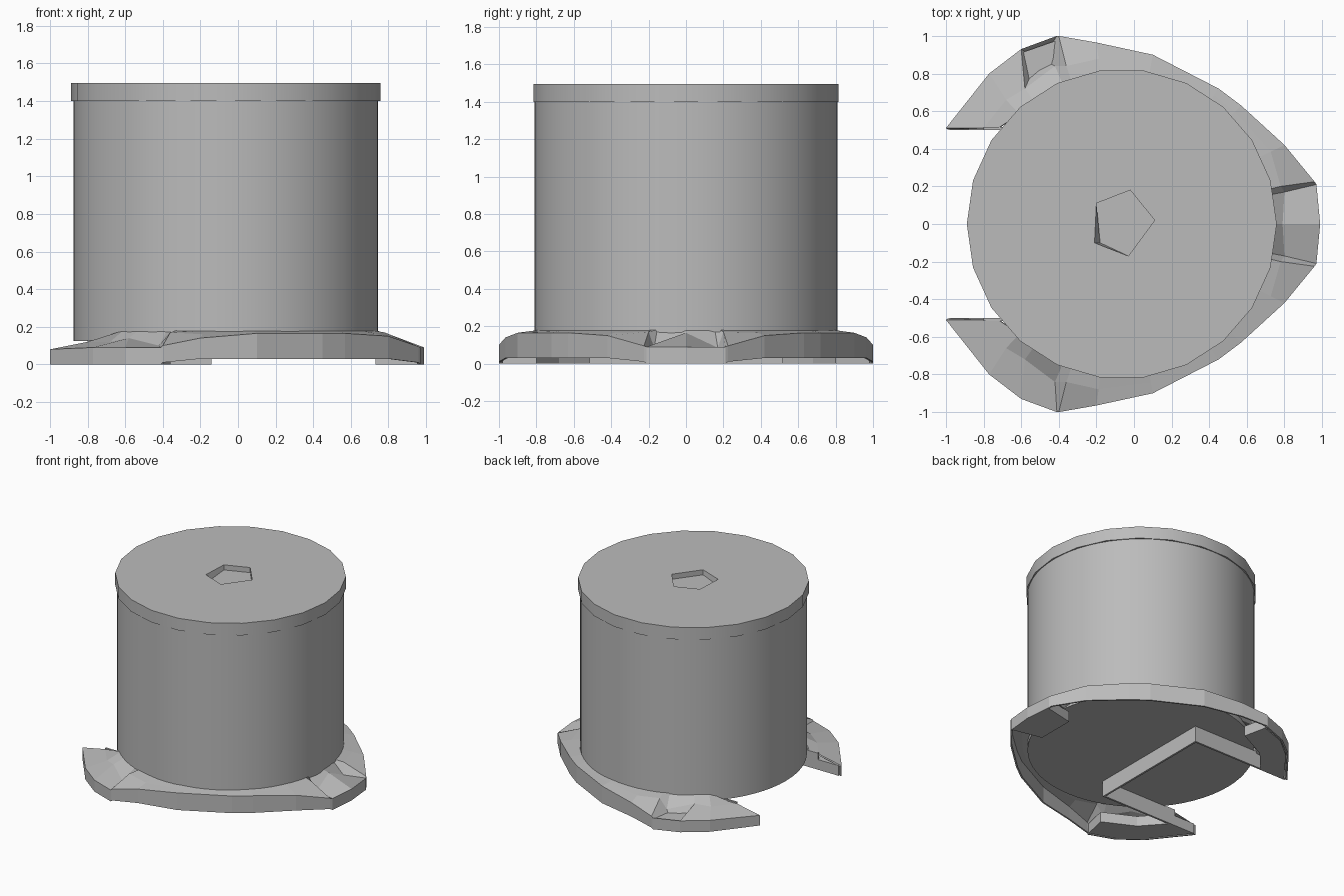
import bpy, bmesh
from math import sin, cos, pi
from mathutils import Vector

if "Cube" in bpy.data.objects:
    bpy.data.objects.remove(bpy.data.objects["Cube"])

CX = -0.065          # axis of the drum
grey = bpy.data.materials.new("plain grey")
grey.use_nodes = True
COLOUR = (0.5, 0.5, 0.5, 1)
grey.diffuse_color = COLOUR
grey.node_tree.nodes["Principled BSDF"].inputs["Base Color"].default_value = COLOUR


def finish(name, bm, smooth=None):
    mesh = bpy.data.meshes.new(name)
    bm.to_mesh(mesh)
    bm.free()
    mesh.materials.append(grey)
    obj = bpy.data.objects.new(name, mesh)
    bpy.context.collection.objects.link(obj)
    if smooth:
        bpy.ops.object.select_all(action='DESELECT')
        obj.select_set(True)
        bpy.context.view_layer.objects.active = obj
        bpy.ops.object.shade_smooth_by_angle(angle=smooth)
    return obj


def prism(bm, outline, z0, z1):
    """Closed prism from a flat outline; returns its top face."""
    low = [bm.verts.new((x, y, z0)) for x, y in outline]
    high = [bm.verts.new((x, y, z1)) for x, y in outline]
    bm.faces.new(low[::-1])
    top = bm.faces.new(high)
    for i in range(len(low)):
        j = (i + 1) % len(low)
        bm.faces.new((low[i], low[j], high[j], high[i]))
    bmesh.ops.recalc_face_normals(bm, faces=bm.faces[:])
    return top


def circle(radius, sides):
    return [(CX + radius * cos(2 * pi * i / sides), radius * sin(2 * pi * i / sides))
            for i in range(sides)]


# Drum body
bm = bmesh.new()
prism(bm, circle(0.81, 64), 0.125, 1.42)
finish("drum_body", bm, 0.5)

# Lid with a shallow five-sided recess in the middle
bm = bmesh.new()
top = prism(bm, circle(0.824, 22), 1.4, 1.495)
rim = list(top.verts)
bm.faces.remove(top)
hole = [(0.11, 0.02), (-0.02, 0.18), (-0.2, 0.11), (-0.21, -0.1), (-0.03, -0.17)]
upper = [bm.verts.new((x, y, 1.495)) for x, y in hole]
lower = [bm.verts.new((x, y, 1.455)) for x, y in hole]
lower[3].co.x += 0.03
edges = []
for ring in (rim, upper):
    for a, b in zip(ring, ring[1:] + ring[:1]):
        edges.append(bm.edges.get((a, b)) or bm.edges.new((a, b)))
bmesh.ops.triangle_fill(bm, edges=edges, use_beauty=True, normal=(0, 0, 1))
for f in [f for f in bm.faces if set(f.verts) <= set(upper)]:
    bm.faces.remove(f)
bm.faces.new(lower)
for i in range(5):
    j = (i + 1) % 5
    bm.faces.new((upper[i], upper[j], lower[j], lower[i]))
bmesh.ops.recalc_face_normals(bm, faces=bm.faces[:])
finish("lid", bm, 0.5)

# Flange: sections of (rim x, y, top, bottom) and an optional crease point
half = [
    ((0.99, 0, 0.09, 0), (0.79, 0, 0.165)),
    ((0.97, 0.21, 0.09, 0), (0.80, 0.17, 0.085)),
    ((0.96, 0.225, 0.095, 0.01), (0.78, 0.2, 0.17)),
    ((0.8, 0.42, 0.15, 0.03), None),
    ((0.57, 0.63, 0.165, 0.03), None),
    ((0.45, 0.72, 0.165, 0.03), None),
    ((0.1, 0.9, 0.165, 0.03), None),
    ((-0.2, 0.965, 0.14, 0.03), None),
    ((-0.4, 1.0, 0.1, 0.01), (-0.36, 0.84, 0.17)),
    ((-0.41, 1.0, 0.09, 0), (-0.42, 0.84, 0.1)),
    ((-0.6, 0.93, 0.09, 0), (-0.58, 0.72, 0.14)),
    ((-0.77, 0.8, 0.09, 0), (-0.68, 0.66, 0.12)),
    ((-1.0, 0.51, 0.08, 0), (-0.8, 0.51, 0.12)),
]


def section_points(section, side):
    (x, y, top, bottom), crease = section
    centre = Vector((CX, 0))
    out = Vector((x, y))
    if crease:
        mid, mid_z = Vector(crease[:2]), crease[2]
    else:
        mid = (out + centre + (out - centre).normalized() * 0.8) / 2
        mid_z = (top + 0.18) / 2
    inner = centre + (mid - centre).normalized() * 0.8
    if x < -0.9:
        inner.y = y
    points = [(x, y, bottom), (x, y, top), (*mid, mid_z),
              (*inner, 0.12 if x < -0.9 else 0.18)]
    return [(px, py * side, pz) for px, py, pz in points]


rows = [section_points(s, -1) for s in half[:0:-1]] + [section_points(s, 1) for s in half]
bm = bmesh.new()
grid = [[bm.verts.new(p) for p in row] for row in rows]
for a, b in zip(grid, grid[1:]):
    for k in range(3):
        bm.faces.new((a[k], b[k], b[k + 1], a[k + 1]))
# Small dent in the rear lobe only
bm.normal_update()
dent = min(bm.faces, key=lambda f: (f.calc_center_median() - Vector((-0.5, 0.87, 0.1))).length)
bmesh.ops.inset_individual(bm, faces=[dent], thickness=0.055, depth=0)
bmesh.ops.translate(bm, verts=dent.verts[:], vec=(0, 0, -0.05))
flange = finish("flange", bm)
shell = flange.modifiers.new("thickness", 'SOLIDIFY')
shell.thickness = 0.012
shell.offset = -1

# Foot pads closing the underside of each lobe
rear_pad = [(-0.4, 0.98), (-0.6, 0.91), (-0.76, 0.78), (-0.97, 0.51), (-0.75, 0.51),
            (-0.6, 0.68), (-0.36, 0.8)]
bm = bmesh.new()
prism(bm, [(0.98, 0), (0.96, 0.2), (0.73, 0.15), (0.73, -0.15), (0.96, -0.2)], 0, 0.08)
for side in (1, -1):
    prism(bm, [(x, y * side) for x, y in rear_pad], 0, 0.08)
finish("foot_pads", bm)

# Thin walls framing the rectangular opening under the drum
bm = bmesh.new()
for side in (1, -1):
    prism(bm, [(x, y * side) for x, y in
               [(-0.98, 0.5), (-0.14, 0.5), (-0.14, 0.515), (-0.98, 0.515)]], 0, 0.08)
    prism(bm, [(x, y * side) for x, y in
               [(-0.8, 0.5), (-0.14, 0.5), (-0.14, 0.515), (-0.8, 0.515)]], 0.08, 0.13)
prism(bm, [(-0.155, -0.515), (-0.14, -0.515), (-0.14, 0.515), (-0.155, 0.515)], 0, 0.13)
finish("opening_walls", bm)
